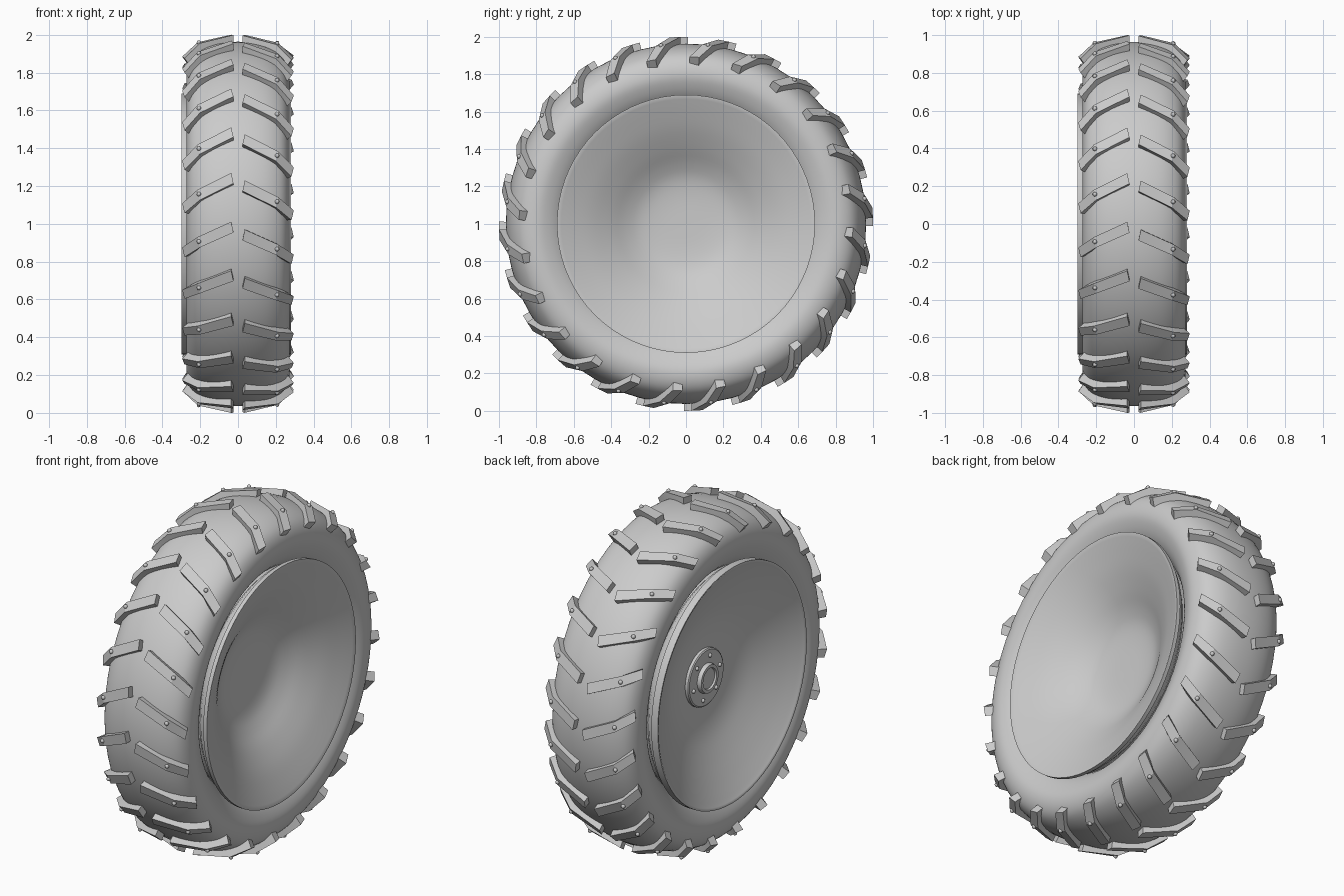
import bpy, bmesh, math
from math import radians, sin, cos
from mathutils import Vector

cube = bpy.data.objects.get("Cube")
if cube:
    bpy.data.objects.remove(cube, do_unlink=True)

grey = bpy.data.materials.new("plain grey")
grey.use_nodes = True
grey.diffuse_color = (0.6, 0.6, 0.6, 1)
grey.node_tree.nodes["Principled BSDF"].inputs["Base Color"].default_value = (0.6, 0.6, 0.6, 1)


def finish(bm, name, angle=35):
    bmesh.ops.recalc_face_normals(bm, faces=bm.faces)
    mesh = bpy.data.meshes.new(name)
    bm.to_mesh(mesh)
    bm.free()
    mesh.materials.append(grey)
    mesh.shade_smooth()
    mesh.set_sharp_from_angle(angle=radians(angle))
    obj = bpy.data.objects.new(name, mesh)
    bpy.context.collection.objects.link(obj)
    return obj


def polar(x, r, deg):
    """Point on the wheel: 0 degrees is the front, 90 the top."""
    a = radians(deg)
    return Vector((x, -r * cos(a), 1 + r * sin(a)))


def smooth_path(points, steps=4):
    """Catmull-Rom curve through the profile points."""
    pts = [Vector(p) for p in points]
    pts = [2 * pts[0] - pts[1]] + pts + [2 * pts[-1] - pts[-2]]
    out = []
    for a, b, c, d in zip(pts, pts[1:], pts[2:], pts[3:]):
        for i in range(steps):
            t = i / steps
            out.append((2 * b + (c - a) * t + (2 * a - 5 * b + 4 * c - d) * t * t
                        + (3 * b - a - 3 * c + d) * t ** 3) / 2)
    return out + [pts[-2]]


def lathe(name, profile, segments=72, angle=35):
    """Spin (x, radius) points around the axle."""
    bm = bmesh.new()
    verts = [bm.verts.new(polar(x, r, 0)) for x, r in profile]
    edges = [bm.edges.new(pair) for pair in zip(verts, verts[1:])]
    bmesh.ops.spin(bm, geom=verts + edges, cent=(0, 0, 1), axis=(1, 0, 0),
                   angle=math.tau, steps=segments, use_duplicate=False)
    bmesh.ops.remove_doubles(bm, verts=bm.verts, dist=0.0002)
    return finish(bm, name, angle)


# Tyre carcass
half = [(0.18, 0.64), (0.222, 0.68), (0.253, 0.73), (0.272, 0.79),
        (0.264, 0.85), (0.232, 0.90), (0.17, 0.937), (0.09, 0.957)]
tyre_path = half + [(0, 0.963)] + [(-x, r) for x, r in reversed(half)]
lathe("tyre", smooth_path(tyre_path))

# Wheel: bowl on the hub side, deeper cone-shaped dish on the other
bowl = smooth_path([(-0.11, 0), (-0.11, 0.15), (-0.113, 0.25), (-0.135, 0.35),
                    (-0.18, 0.46), (-0.235, 0.57), (-0.28, 0.65), (-0.30, 0.682)])
dish = smooth_path([(0.281, 0.685), (0.25, 0.61), (0.205, 0.51), (0.15, 0.41),
                    (0.095, 0.32), (0.06, 0.24), (0.045, 0.14), (0.042, 0)])
lip = [(0.258, 0.69), (0.252, 0.673), (0.225, 0.665), (0.2, 0.64)]
barrel = [(-0.30, 0.69)] + [(-x, r) for x, r in lip] + lip[::-1] + [(0.281, 0.69)]
lathe("wheel", bowl + barrel + dish)

# Hub plate with a raised, recessed boss
lathe("hub", [(-0.10, 0), (-0.10, 0.165), (-0.127, 0.165), (-0.132, 0.158),
              (-0.132, 0.085), (-0.155, 0.08), (-0.155, 0.062),
              (-0.145, 0.058), (-0.145, 0)], 48, 25)


def add_ball(bm, centre, radius):
    ball = bmesh.ops.create_uvsphere(bm, u_segments=10, v_segments=6, radius=radius)
    bmesh.ops.translate(bm, verts=ball["verts"], vec=centre)


# Hub bolts
bm = bmesh.new()
for i in range(6):
    add_ball(bm, polar(-0.133, 0.125, 60 * i + 15), 0.012)
finish(bm, "hub_bolts", 60)

# Tread lug stations: outer x, outer radius, inner x, inner radius, lag in degrees
stations = [(0.03, 1.0, 0.03, 0.94, 0),
            (0.207, 0.963, 0.195, 0.90, 4.8),
            (0.289, 0.893, 0.255, 0.845, 8.7)]


def add_lug(bm, side, base):
    rings = []
    for xo, ro, xi, ri, lag in stations:
        a = base - lag
        skew = 0.006
        corners = [(xo + skew, ro, a + 1.65), (xo - skew, ro, a - 1.65),
                   (xi - skew, ri, a - 1.65), (xi + skew, ri, a + 1.65)]
        rings.append([bm.verts.new(polar(side * x, r, d)) for x, r, d in corners])
    for one, two in zip(rings, rings[1:]):
        for i in range(4):
            j = (i + 1) % 4
            bm.faces.new((one[i], one[j], two[j], two[i]))
    bm.faces.new(rings[0])
    bm.faces.new(rings[-1])


# Two staggered rows of lugs, each with a stud at its bend
for label, side, start in (("right", -1, -1.0), ("left", 1, -3.4)):
    lugs, studs = bmesh.new(), bmesh.new()
    for i in range(24):
        base = start + 15 * i
        add_lug(lugs, side, base)
        add_ball(studs, polar(side * 0.207, 0.963, base - 4.6), 0.012)
    finish(lugs, label + "_tread_lugs", 10)
    finish(studs, label + "_tread_studs", 60)
